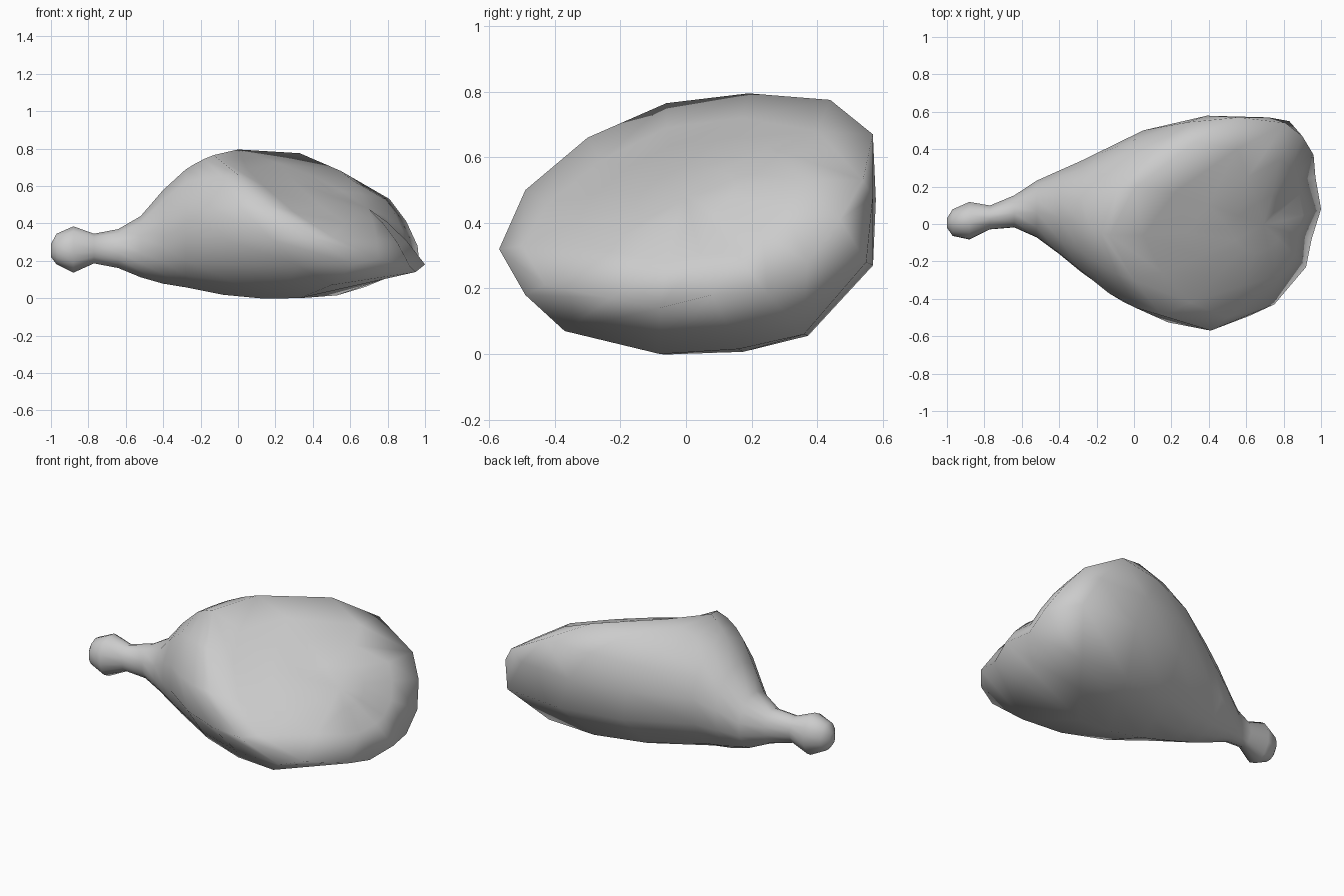
import bpy
import bmesh
import math
from mathutils import Vector

# Oval rings of the knuckle and neck:
# position along x, lowest y, highest y, lowest z, highest z
NECK = [
    (-1, -.02, .03, .22, .29),
    (-.97, -.065, .08, .18, .345),
    (-.88, -.085, .12, .135, .385),
    (-.77, -.03, .1, .185, .345),
    (-.64, -.02, .155, .16, .37),
    (-.52, -.075, .235, .11, .44),
    (-.4, -.165, .29, .075, .58),
    (-.28, -.265, .345, .055, .69),
]

# Widest loop of the meat, paired with the lip of its slanted cut face
WIDEST_AND_LIP = [
    ((.83, .55, .28), (.96, .37, .28)),
    ((.72, .57, .48), (.9, .47, .41)),
    ((.56, .57, .67), (.81, .54, .53)),
    ((.33, .44, .775), (.55, .4, .68)),
    ((0, .19, .795), (.22, .17, .72)),
    ((-.13, -.06, .765), (.05, -.06, .69)),
    ((0, -.3, .66), (.15, -.26, .59)),
    ((.15, -.49, .5), (.3, -.42, .46)),
    ((.41, -.57, .32), (.5, -.5, .33)),
    ((.62, -.49, .18), (.75, -.43, .21)),
    ((.5, -.37, .07), (.92, -.23, .17)),
    ((.33, -.08, 0), (.95, -.08, .14)),
    ((.53, .16, .015), (1, .08, .18)),
    ((.68, .36, .06), (.97, .25, .18)),
]
WIDEST = [Vector(wide) for wide, lip in WIDEST_AND_LIP]
LIP = [Vector(lip) for wide, lip in WIDEST_AND_LIP]
CUT_DIRECTION = Vector((.48, -.25, .84))
CUT_BULGE = .1


def neck_ring(x, y_low, y_high, z_low, z_high):
    """Oval whose points line up with those of the widest loop."""
    ring = []
    for wide in WIDEST:
        angle = math.atan2((wide.z - .4) / .4, wide.y / .57)
        ring.append(Vector((
            x,
            (y_low + y_high) / 2 + (y_high - y_low) / 2 * math.cos(angle),
            (z_low + z_high) / 2 + (z_high - z_low) / 2 * math.sin(angle))))
    return ring


def swelling_ring(start, end, blend):
    """Ring between two others, swollen most where they are far apart."""
    ring = []
    for a, b in zip(start, end):
        point = a.lerp(b, blend)
        swell = .1 * (b.x - a.x) * math.sin(math.pi * blend)
        outward = Vector((0, point.y, point.z - .4)).normalized()
        outward.z *= .4
        ring.append(point + outward * swell)
    return ring


def face_ring(middle, blend):
    """Ring on the gently domed cut face."""
    rise = CUT_DIRECTION * CUT_BULGE * (1 - (1 - blend) ** 2)
    return [point.lerp(middle, blend) + rise for point in LIP]


def make_material(name, color):
    material = bpy.data.materials.new(name)
    material.use_nodes = True
    material.diffuse_color = color
    shader = next(node for node in material.node_tree.nodes
                  if node.type == 'BSDF_PRINCIPLED')
    shader.inputs["Base Color"].default_value = color
    return material


def loft(name, rings, tip, material):
    """Skin the rings into one smooth object, closed by a tip point."""
    bm = bmesh.new()
    loops = [[bm.verts.new(point) for point in ring] for ring in rings]
    count = len(loops[0])
    for loop, following in zip(loops, loops[1:]):
        for i in range(count):
            j = (i + 1) % count
            bm.faces.new((loop[i], loop[j], following[j], following[i]))
    bm.faces.new(loops[0])
    tip_vert = bm.verts.new(tip)
    for i in range(count):
        bm.faces.new((loops[-1][i], loops[-1][(i + 1) % count], tip_vert))
    bmesh.ops.recalc_face_normals(bm, faces=bm.faces)
    for face in bm.faces:
        face.smooth = True
    mesh = bpy.data.meshes.new(name)
    bm.to_mesh(mesh)
    bm.free()
    mesh.materials.append(material)
    obj = bpy.data.objects.new(name, mesh)
    bpy.context.collection.objects.link(obj)
    return obj


default_cube = bpy.data.objects.get("Cube")
if default_cube:
    bpy.data.objects.remove(default_cube, do_unlink=True)

# Knuckle and neck
rings = [neck_ring(*section) for section in NECK]

# Swelling body up to the widest loop
neck_end = rings[-1]
rings += [swelling_ring(neck_end, WIDEST, blend) for blend in (.33, .67)]
rings += [WIDEST, LIP]

# Domed cut face
face_middle = sum(LIP, Vector()) / len(LIP)
rings += [face_ring(face_middle, blend) for blend in (.35, .7)]
face_tip = face_middle + CUT_DIRECTION * CUT_BULGE

gray = make_material("light gray", (.6, .6, .6, 1))
loft("meat_leg", rings, face_tip, gray)
